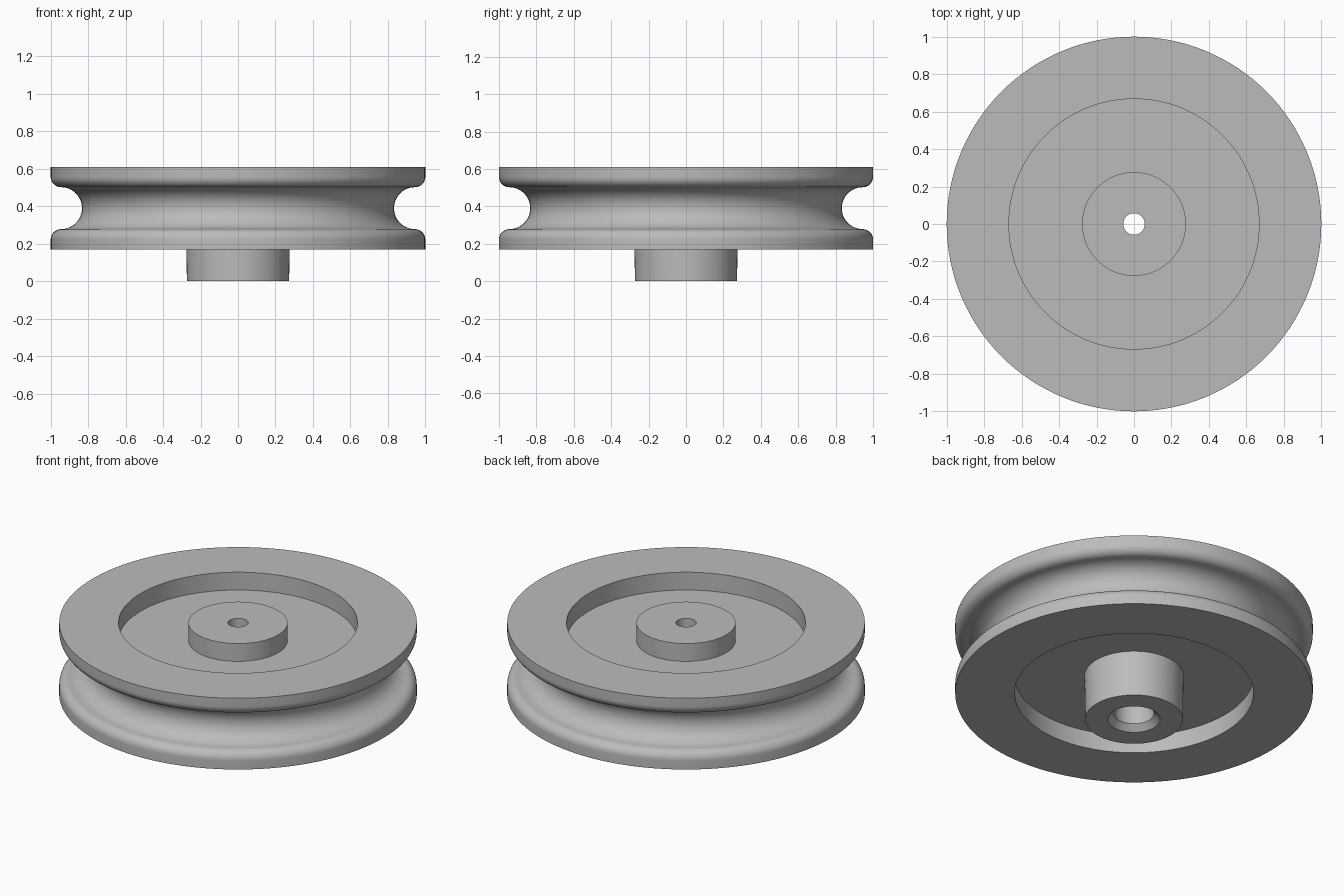
import bpy, bmesh, math

if "Cube" in bpy.data.objects:
    bpy.data.objects.remove(bpy.data.objects["Cube"])

SEGMENTS = 128
MID = 0.39          # height of the groove centre line
HALF = 0.22         # half the rim thickness
WEB = 0.11          # half the web thickness
GROOVE_R = 0.112    # rope groove radius
LIP_R = 0.055       # rounded groove lip


def arc(cx, cz, r, start, end, steps):
    """Points (radius, z) along an arc, angles in degrees."""
    pts = []
    for i in range(steps + 1):
        a = math.radians(start + (end - start) * i / steps)
        pts.append((cx + r * math.cos(a), cz + r * math.sin(a)))
    return pts


def revolve(name, profile, material):
    """Lathe a closed (radius, z) profile around the z axis."""
    bm = bmesh.new()
    verts = [bm.verts.new((r, 0, z)) for r, z in profile]
    edges = [bm.edges.new((v, verts[(i + 1) % len(verts)])) for i, v in enumerate(verts)]
    bmesh.ops.spin(bm, geom=verts + edges, cent=(0, 0, 0), axis=(0, 0, 1),
                   angle=math.tau, steps=SEGMENTS, use_duplicate=False)
    bmesh.ops.remove_doubles(bm, verts=bm.verts[:], dist=1e-5)
    bmesh.ops.recalc_face_normals(bm, faces=bm.faces[:])
    mesh = bpy.data.meshes.new(name)
    bm.to_mesh(mesh)
    bm.free()
    mesh.materials.append(material)
    obj = bpy.data.objects.new(name, mesh)
    bpy.context.collection.objects.link(obj)
    bpy.ops.object.select_all(action='DESELECT')
    obj.select_set(True)
    bpy.context.view_layer.objects.active = obj
    bpy.ops.object.shade_smooth_by_angle(angle=math.radians(30))
    return obj


grey = bpy.data.materials.new("plain_grey")
grey.diffuse_color = (0.5, 0.5, 0.5, 1)
grey.use_nodes = True
grey.node_tree.nodes["Principled BSDF"].inputs["Base Color"].default_value = grey.diffuse_color

lip_x = 1 - LIP_R
lip_z = GROOVE_R + LIP_R

# Hub with a small top hole, wide lower bore and chamfered mouth
profile = [(0.057, MID + HALF), (0.057, 0.50), (0.112, 0.50), (0.112, 0.036),
           (0.146, 0), (0.273, 0), (0.277, MID - WEB)]
# Lower recess and rim underside
profile += [(0.668, MID - WEB), (0.668, MID - HALF), (1, MID - HALF)]
# Lower lip, rope groove, upper lip
profile += arc(lip_x, MID - lip_z, LIP_R, 0, 90, 10)
profile += arc(lip_x, MID, GROOVE_R, 270, 90, 28)[1:-1]
profile += arc(lip_x, MID + lip_z, LIP_R, -90, 0, 10)
# Rim top, upper recess and hub top
profile += [(1, MID + HALF), (0.668, MID + HALF), (0.668, MID + WEB),
            (0.277, MID + WEB), (0.277, MID + HALF)]

revolve("pulley_wheel", profile, grey)
